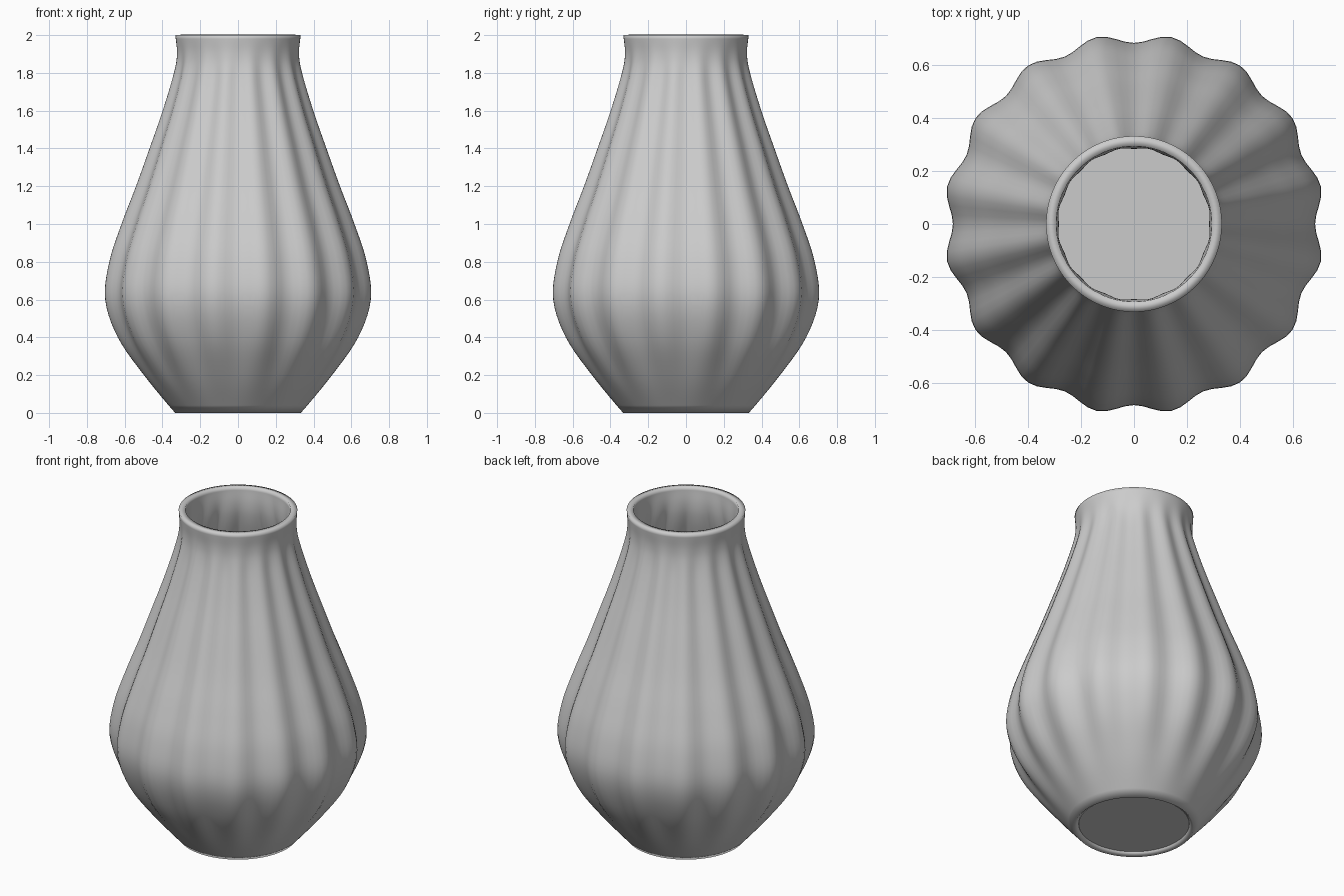
import bpy, bmesh, math

cube = bpy.data.objects.get("Cube")
if cube:
    bpy.data.objects.remove(cube, do_unlink=True)

# Single ceramic colour
grey = bpy.data.materials.new("pale grey ceramic")
grey.use_nodes = True
colour = (0.6, 0.6, 0.6, 1)
grey.diffuse_color = colour
grey.node_tree.nodes["Principled BSDF"].inputs["Base Color"].default_value = colour

LOBES, SEGMENTS, STEPS = 16, 128, 5
DEPTH = 0.05      # flute depth as a share of the radius
WALL = 0.038

# Outer profile: height, radius over the lobes
PROFILE = [(0, 0.333), (0.2, 0.505), (0.4, 0.648), (0.6, 0.716), (0.8, 0.694),
           (1.0, 0.628), (1.2, 0.55), (1.4, 0.477), (1.6, 0.406), (1.8, 0.345),
           (1.9, 0.327), (2.0, 0.331)]


def smooth_profile(points):
    """Catmull-Rom curve through the profile points."""
    padded = [tuple(2 * a - b for a, b in zip(points[0], points[1])), *points,
              tuple(2 * a - b for a, b in zip(points[-1], points[-2]))]
    result = []
    for p0, p1, p2, p3 in zip(padded, padded[1:], padded[2:], padded[3:]):
        for i in range(STEPS):
            t = i / STEPS
            result.append(tuple(
                b + t * (c - a) / 2 + t * t * (2 * a - 5 * b + 4 * c - d) / 2
                + t ** 3 * (3 * b - a - 3 * c + d) / 2
                for a, b, c, d in zip(p0, p1, p2, p3)))
    return result + [points[-1]]


def ease(t):
    t = min(max(t, 0), 1)
    return t * t * (3 - 2 * t)


def finish(name, bm):
    mesh = bpy.data.meshes.new(name)
    bm.to_mesh(mesh)
    bm.free()
    mesh.materials.append(grey)
    obj = bpy.data.objects.new(name, mesh)
    bpy.context.collection.objects.link(obj)
    bpy.ops.object.select_all(action='DESELECT')
    obj.select_set(True)
    bpy.context.view_layer.objects.active = obj
    bpy.ops.object.shade_smooth_by_angle(angle=math.radians(40))
    return obj


# Fluted wall, flutes fading out to a round foot and a round rim
bm = bmesh.new()
rings = []
for z, radius in smooth_profile(PROFILE):
    depth = DEPTH * ease(z / 0.45) * ease((2 - z) / 0.25)
    ring = []
    for i in range(SEGMENTS):
        a = math.tau * i / SEGMENTS
        r = radius * (1 - depth * (1 + math.cos(LOBES * a)) / 2)
        ring.append(bm.verts.new((r * math.cos(a), r * math.sin(a), z)))
    rings.append(ring)
for low, high in zip(rings, rings[1:]):
    for i in range(SEGMENTS):
        j = (i + 1) % SEGMENTS
        bm.faces.new((low[i], low[j], high[j], high[i]))
wall = finish("vase_wall", bm)
solid = wall.modifiers.new("wall thickness", 'SOLIDIFY')
solid.thickness = WALL
solid.offset = -1
# Thickness comes before the smoothing by angle, where that is a modifier
wall.modifiers.move(len(wall.modifiers) - 1, 0)

# Slightly recessed floor
bm = bmesh.new()
bmesh.ops.create_cone(bm, cap_ends=True, segments=SEGMENTS,
                      radius1=0.308, radius2=0.32, depth=0.02)
bmesh.ops.translate(bm, verts=bm.verts, vec=(0, 0, 0.03))
finish("vase_floor", bm)
